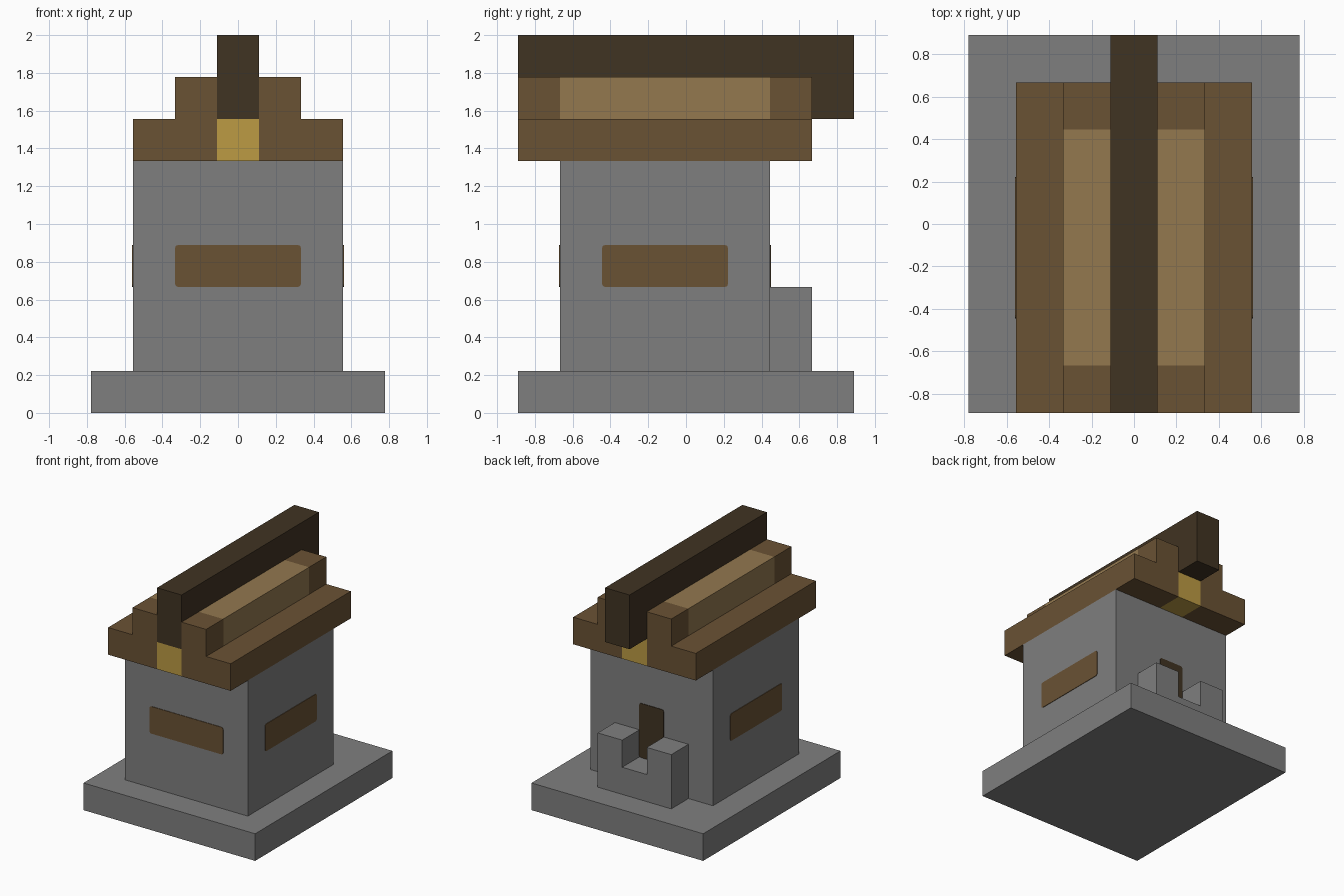
import bpy
import bmesh
from mathutils import Vector

cube = bpy.data.objects.get("Cube")
if cube:
    bpy.data.objects.remove(cube, do_unlink=True)

U = 2 / 9  # one building block; all positions below are in blocks


def make_material(name, rgb):
    linear = [((c / 255 + 0.055) / 1.055) ** 2.4 for c in rgb] + [1]
    mat = bpy.data.materials.new(name)
    mat.use_nodes = True
    mat.diffuse_color = linear
    bsdf = mat.node_tree.nodes["Principled BSDF"]
    bsdf.inputs["Base Color"].default_value = linear
    bsdf.inputs["Roughness"].default_value = 0.9
    return mat


stone = make_material("grey stone", (127, 127, 127))
brown = make_material("brown wood", (106, 82, 52))
tan = make_material("light wood", (147, 120, 79))
dark = make_material("dark wood", (64, 51, 34))
gold = make_material("golden wood", (188, 155, 68))


def finish(bm, name, mat):
    bmesh.ops.recalc_face_normals(bm, faces=bm.faces)
    bmesh.ops.scale(bm, vec=(U, U, U), verts=bm.verts)
    mesh = bpy.data.meshes.new(name)
    bm.to_mesh(mesh)
    bm.free()
    mesh.materials.append(mat)
    obj = bpy.data.objects.new(name, mesh)
    bpy.context.collection.objects.link(obj)
    return obj


def box(name, mat, x, y, z, round_axis=None):
    """Box spanning the given ranges; round_axis bevels the edges along that axis."""
    bm = bmesh.new()
    bmesh.ops.create_cube(bm, size=1)
    spans = (x, y, z)
    size = Vector([b - a for a, b in spans])
    centre = Vector([(a + b) / 2 for a, b in spans])
    for v in bm.verts:
        v.co = centre + v.co * size
    if round_axis is not None:
        edges = [e for e in bm.edges
                 if abs((e.verts[0].co - e.verts[1].co).normalized()[round_axis]) > 0.9]
        bmesh.ops.bevel(bm, geom=edges, offset=0.07, segments=2, profile=0.5,
                        affect='EDGES')
    return finish(bm, name, mat)


# Stone base and tower body
box("base_slab", stone, (-3.5, 3.5), (-4, 4), (0, 1))
box("tower_body", stone, (-2.5, 2.5), (-3, 2), (1, 6))

# Back porch: U-shaped profile extruded along y
bm = bmesh.new()
half = [(0.5, 2), (0.5, 3), (1.5, 3), (1.5, 1)]
outline = half + [(-x, z) for x, z in reversed(half)]
face = bm.faces.new([bm.verts.new((x, 2, z)) for x, z in outline])
extruded = bmesh.ops.extrude_face_region(bm, geom=[face], use_keep_orig=True)
bmesh.ops.translate(bm, vec=(0, 1, 0),
                    verts=[g for g in extruded["geom"] if isinstance(g, bmesh.types.BMVert)])
finish(bm, "back_porch", stone)

# Thin window and door plates
T = 0.02
box("front_window", brown, (-1.5, 1.5), (-3 - T, -3), (3, 4), 1)
box("back_door", dark, (-0.5, 0.5), (2, 2 + T), (2, 4), 1)

# Golden beam under the ridge, and the ridge itself
box("gable_beam", gold, (-0.5, 0.5), (-4, 3), (6, 7))
box("roof_ridge", dark, (-0.5, 0.5), (-4, 4), (7, 9))

# Mirrored side parts
for side, s in (("left", 1), ("right", -1)):
    def span(a, b):
        return tuple(sorted((s * a, s * b)))

    box(side + "_window", brown, span(2.5, 2.5 + T), (-2, 1), (3, 4), 0)
    box(side + "_lower_roof", brown, span(0.5, 2.5), (-4, 3), (6, 7))
    box(side + "_upper_roof_front", brown, span(0.5, 1.5), (-4, -3), (7, 8))
    box(side + "_upper_roof_middle", tan, span(0.5, 1.5), (-3, 2), (7, 8))
    box(side + "_upper_roof_back", brown, span(0.5, 1.5), (2, 3), (7, 8))
